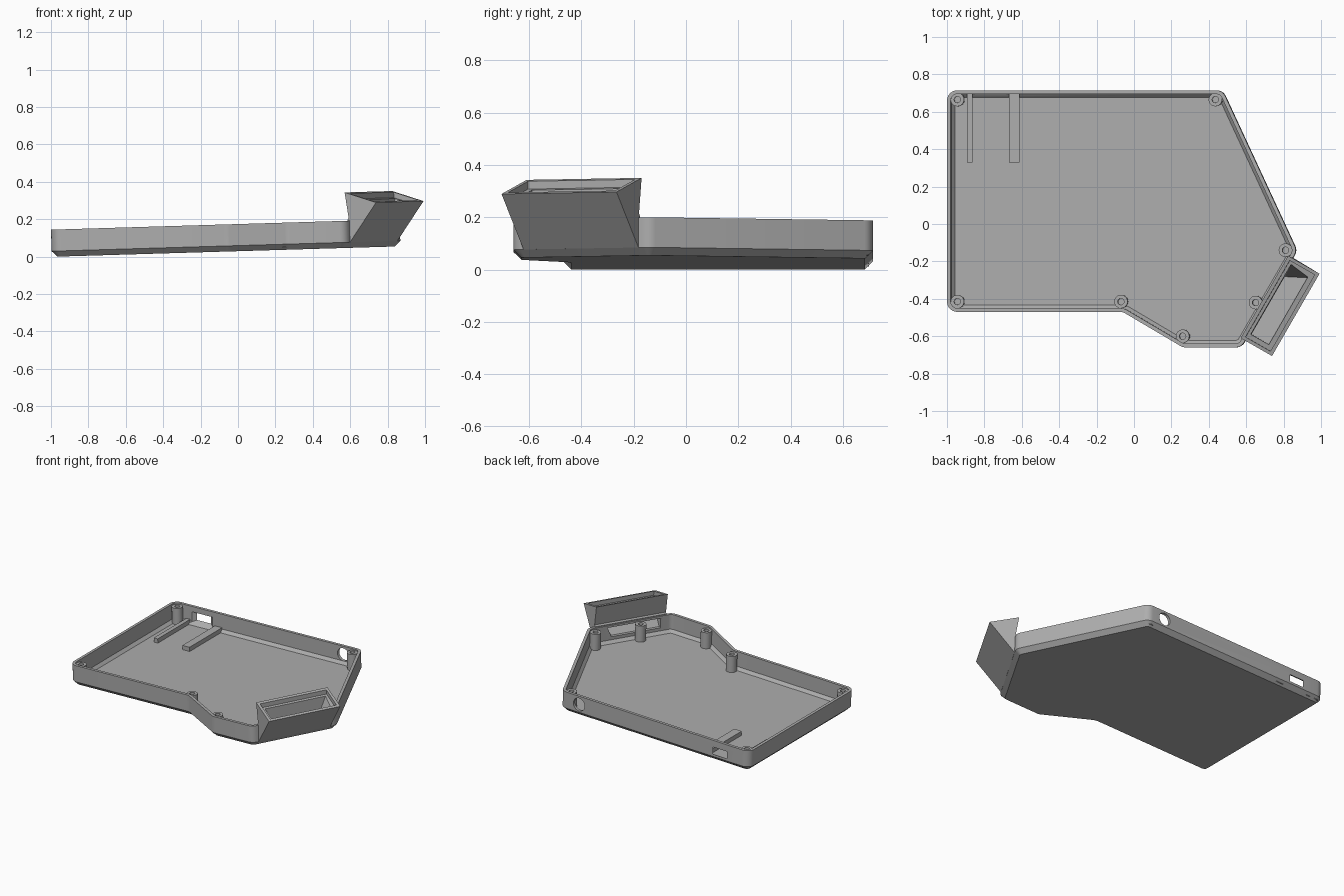
import bpy, bmesh, math
from mathutils import Matrix, Vector

cube = bpy.data.objects.get("Cube")
if cube:
    bpy.data.objects.remove(cube)

grey = bpy.data.materials.new("mid grey")
grey.use_nodes = True
colour = (0.42, 0.42, 0.42, 1)
grey.diffuse_color = colour
grey.node_tree.nodes["Principled BSDF"].inputs["Base Color"].default_value = colour

# The whole case is pitched up slightly towards +x
TILT = Matrix.Translation((0.004, 0, 0.0292)) @ Matrix.Rotation(-0.03, 4, 'Y')


def loft(name, rings):
    """Closed solid through matching rings, capped at both ends."""
    bm = bmesh.new()
    loops = [[bm.verts.new(p) for p in ring] for ring in rings]
    n = len(loops[0])
    for a, b in zip(loops, loops[1:]):
        for i in range(n):
            j = (i + 1) % n
            bm.faces.new((a[i], a[j], b[j], b[i]))
    bm.faces.new(loops[0][::-1])
    bm.faces.new(loops[-1])
    bmesh.ops.recalc_face_normals(bm, faces=bm.faces)
    mesh = bpy.data.meshes.new(name)
    bm.to_mesh(mesh)
    bm.free()
    mesh.materials.append(grey)
    obj = bpy.data.objects.new(name, mesh)
    bpy.context.collection.objects.link(obj)
    obj.matrix_world = TILT
    return obj


def circle(x, y, r, z, n=24):
    return [(x + r * math.cos(i * math.tau / n), y + r * math.sin(i * math.tau / n), z)
            for i in range(n)]


def rect_y(x0, x1, z0, z1, y):
    return [(x0, y, z0), (x1, y, z0), (x1, y, z1), (x0, y, z1)]


def outline(corners, inset, z, radius=0.055, steps=6):
    """Rounded polygon (counter-clockwise), moved inwards by inset."""
    pts = [Vector(c) for c in corners]
    ring = []
    for i, p in enumerate(pts):
        d0 = (p - pts[i - 1]).normalized()
        d1 = (pts[(i + 1) % len(pts)] - p).normalized()
        turn = d0.x * d1.y - d0.y * d1.x
        n0, n1 = Vector((-d0.y, d0.x)), Vector((-d1.y, d1.x))
        side = 1 if turn > 0 else -1
        centre = p + (n0 + n1) * (side * radius / (1 + n0.dot(n1)))
        r = radius - side * inset
        angle = math.atan2(turn, d0.dot(d1))
        start = -side * n0
        for k in range(steps + 1):
            v = Matrix.Rotation(angle * k / steps, 2) @ start
            ring.append((*(centre + v * r), z))
    return ring


def cut(target, cutters):
    bpy.context.view_layer.objects.active = target
    for c in cutters:
        c.hide_render = True
        mod = target.modifiers.new("cut", 'BOOLEAN')
        mod.operation, mod.solver, mod.object = 'DIFFERENCE', 'EXACT', c
        bpy.ops.object.modifier_apply(modifier=mod.name)


# Open tray: chamfered base, thin wall, sloped inner foot
CORNERS = [(-1, -0.47), (-0.06, -0.47), (0.262, -0.66), (0.5735, -0.66),
           (0.872, -0.143), (0.474, 0.715), (-1, 0.715)]
TOP = 0.145
tray = loft("tray", [outline(CORNERS, d, z) for d, z in (
    (0.03, 0), (0, 0.03), (0, TOP), (0.02, TOP), (0.02, 0.04), (0.038, 0.02))])

# Screw posts
posts = []
for x, y in ((-0.945, 0.665), (0.435, 0.665), (0.81, -0.14), (0.65, -0.42),
             (0.26, -0.6), (-0.07, -0.415), (-0.945, -0.415)):
    posts.append(loft("screw_post", [circle(x, y, r, z) for r, z in (
        (0.036, 0.012), (0.036, 0.135), (0.017, 0.135), (0.017, 0.05))]))

# Circuit board rails on the floor
for name, x0, x1 in (("narrow_rail", -0.897, -0.866), ("wide_rail", -0.672, -0.615)):
    loft(name, [rect_y(x0, x1, 0.012, 0.05, y) for y in (0.33, 0.7)])

# Side pod along the slanted right edge: s points outwards, t along the edge
POD_AXIS = Vector((0.858, -0.168))
OUT, ALONG = Vector((0.866, -0.5)), Vector((0.5, 0.866))


def pod_ring(section, t):
    ring = []
    for s, z in section:
        p = POD_AXIS + OUT * s + ALONG * (t(z) if callable(t) else t)
        ring.append((p.x, p.y, z))
    return ring


def pod_prism(name, section, t0, t1):
    return loft(name, [pod_ring(section, t0), pod_ring(section, t1)])


pod = pod_prism("side_pod", [(-0.024, 0.297), (0.168, 0.238), (0, 0.03),
                             (-0.012, 0.03), (-0.012, 0.15), (-0.004, 0.16)],
                -0.524, -0.016)

# Cutters: pod recess, pod duct into the tray, plug port, round port
recess = pod_prism("recess_cutter", [(-0.004, 0.35), (0.148, 0.35),
                                     (0.148, 0.214), (-0.004, 0.261)], -0.506, -0.034)
duct = pod_prism("duct_cutter", [(0.012, 0.32), (0.122, 0.32), (0.122, 0.21),
                                 (0, 0.062), (-0.06, 0.062), (-0.06, 0.13), (0.012, 0.13)],
                 -0.48, lambda z: -0.13 + 0.42 * (z - 0.062))
plug = loft("plug_cutter", [rect_y(-0.865, -0.675, 0.03, 0.112, 0.685),
                            rect_y(-0.825, -0.715, 0.047, 0.097, 0.714),
                            rect_y(-0.825, -0.715, 0.047, 0.097, 0.74)])
round_port = loft("round_cutter", [[(x, y, z) for x, z, _ in circle(0.34, 0.085, 0.045, 0)]
                                   for y in (0.68, 0.74)])
cut(pod, [recess, duct])
cut(tray, [duct, plug, round_port])
for c in (recess, duct, plug, round_port):
    bpy.data.objects.remove(c)

# Smooth the rounded corners and posts, keep edges crisp
for obj in bpy.context.selected_objects:
    obj.select_set(False)
for obj in [tray, pod] + posts:
    obj.select_set(True)
bpy.context.view_layer.objects.active = tray
bpy.ops.object.shade_smooth_by_angle(angle=math.radians(25))
